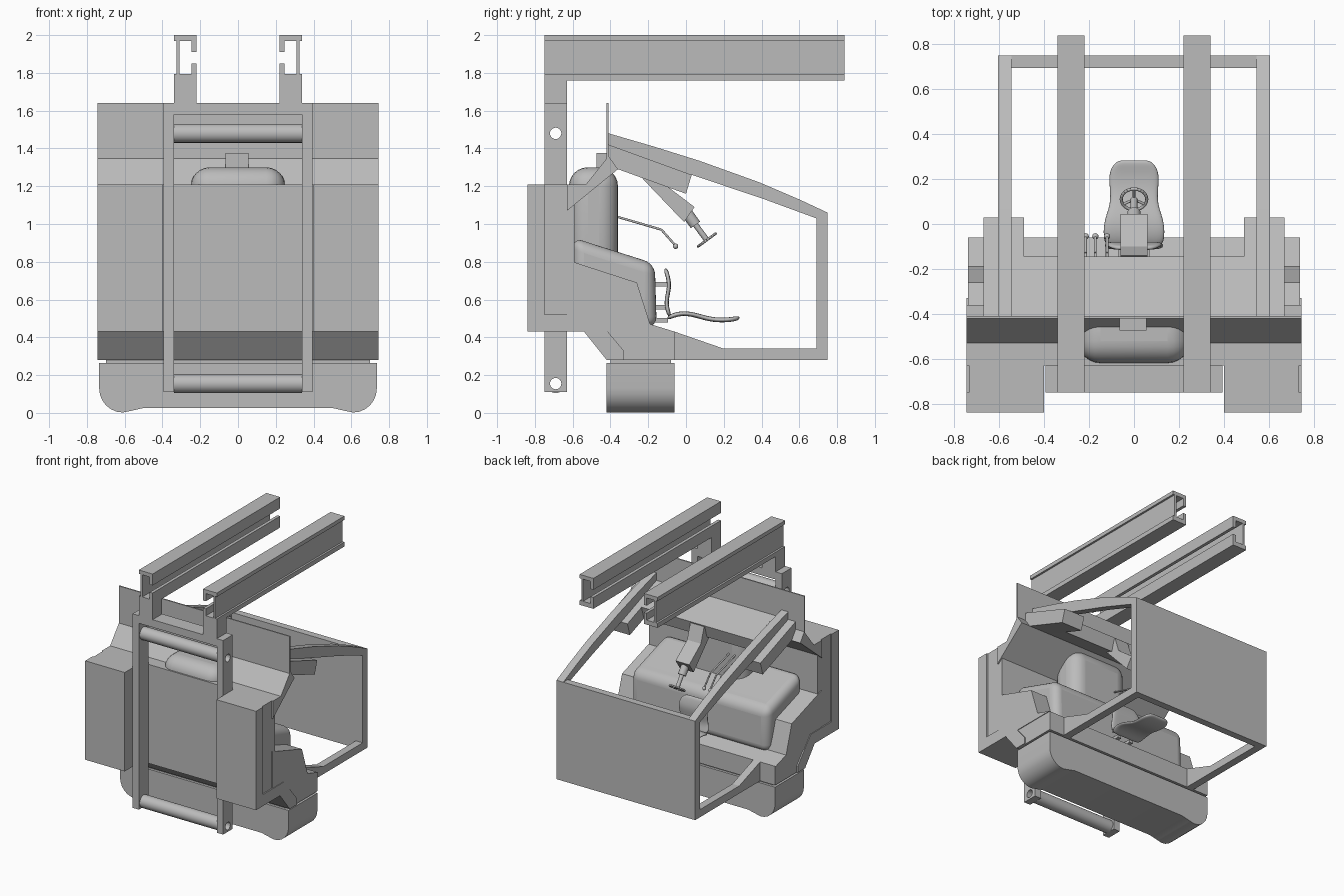
import bpy, bmesh, math
from mathutils import Vector

cube = bpy.data.objects.get("Cube")
if cube:
    bpy.data.objects.remove(cube, do_unlink=True)

grey = bpy.data.materials.new("plain_grey")
grey.use_nodes = True
grey.diffuse_color = (0.5, 0.5, 0.5, 1)
grey.node_tree.nodes["Principled BSDF"].inputs["Base Color"].default_value = (0.5, 0.5, 0.5, 1)


def finish(name, bm, mirror=False, bevel=0, smooth=False):
    bmesh.ops.recalc_face_normals(bm, faces=bm.faces)
    mesh = bpy.data.meshes.new(name)
    bm.to_mesh(mesh)
    bm.free()
    mesh.materials.append(grey)
    obj = bpy.data.objects.new(name, mesh)
    bpy.context.collection.objects.link(obj)
    if bevel:
        mod = obj.modifiers.new("Bevel", 'BEVEL')
        mod.width, mod.segments, mod.limit_method = bevel, 6, 'ANGLE'
    if mirror:
        mod = obj.modifiers.new("Mirror", 'MIRROR')
        mod.use_mirror_merge = False
    if smooth or bevel:
        bpy.ops.object.select_all(action='DESELECT')
        bpy.context.view_layer.objects.active = obj
        obj.select_set(True)
        bpy.ops.object.shade_smooth_by_angle(angle=math.radians(35))
    return obj


def prism(name, pts, a, b, axis='x', **opts):
    """Extrude a (y, z) profile along x, or an (x, z) profile along y."""
    bm = bmesh.new()
    place = (lambda p, t: (t, p[0], p[1])) if axis == 'x' else (lambda p, t: (p[0], t, p[1]))
    face = bm.faces.new([bm.verts.new(place(p, a)) for p in pts])
    moved = bmesh.ops.extrude_face_region(bm, geom=[face])["geom"]
    shift = Vector(place((0, 0), b - a))
    bmesh.ops.translate(bm, vec=shift, verts=[v for v in moved if isinstance(v, bmesh.types.BMVert)])
    return finish(name, bm, **opts)


def box(name, x, y, z, **opts):
    pts = [(y[0], z[0]), (y[1], z[0]), (y[1], z[1]), (y[0], z[1])]
    return prism(name, pts, x[0], x[1], **opts)


def rod(name, points, radius, **opts):
    """Round bar through a chain of points."""
    bm = bmesh.new()
    for p, q in zip(points, points[1:]):
        p, q = Vector(p), Vector(q)
        mat = (q - p).to_track_quat('Z', 'Y').to_matrix().to_4x4()
        mat.translation = (p + q) / 2
        bmesh.ops.create_cone(bm, cap_ends=True, segments=24, radius1=radius, radius2=radius,
                              depth=(q - p).length, matrix=mat)
    return finish(name, bm, smooth=True, **opts)


def bore(obj, z):
    """Cut a through hole along x at the tube position."""
    cutter = rod("hole_cutter", [(-1, -0.69, z), (1, -0.69, z)], 0.03)
    mod = obj.modifiers.new("Hole", 'BOOLEAN')
    mod.object, mod.solver = cutter, 'EXACT'
    cutter.hide_render = True
    bpy.ops.object.select_all(action='DESELECT')
    bpy.context.view_layer.objects.active = obj
    bpy.ops.object.modifier_apply(modifier=mod.name)
    bpy.data.objects.remove(cutter, do_unlink=True)


def pad(name, rows, thickness):
    """Soft sheet lofted from (y, z, half width) rows."""
    bm = bmesh.new()
    grid = [[bm.verts.new((w * k / 2, y, z)) for k in range(-2, 3)] for y, z, w in rows]
    for r, s in zip(grid, grid[1:]):
        for i in range(4):
            bm.faces.new((r[i], r[i + 1], s[i + 1], s[i]))
    obj = finish(name, bm, smooth=True)
    mod = obj.modifiers.new("Thickness", 'SOLIDIFY')
    mod.thickness, mod.offset = thickness, 0
    sub = obj.modifiers.new("Soft", 'SUBSURF')
    sub.levels = sub.render_levels = 2


# Mast: two posts, hollow tubes, top bar and overhead channels
for side, s in (("left", 1), ("right", -1)):
    post = box(side + "_mast_post", sorted((0.34 * s, 0.395 * s)), (-0.75, -0.63), (0.11, 1.64))
    bore(post, 1.48)
    bore(post, 0.155)
for name, z in (("upper", 1.48), ("lower", 0.155)):
    tube = rod(name + "_mast_tube", [(-0.34, -0.69, z), (0.34, -0.69, z)], 0.05)
    bore(tube, z)
box("mast_top_bar", (-0.34, 0.34), (-0.75, -0.63), (1.58, 1.64))
box("channel_support", (0.22, 0.34), (-0.75, -0.63), (1.64, 1.77), mirror=True)
channel = [(0.22, 2), (0.34, 2), (0.34, 1.97), (0.325, 1.97), (0.325, 1.795), (0.34, 1.795),
           (0.34, 1.76), (0.22, 1.76), (0.22, 1.85), (0.245, 1.85), (0.245, 1.795), (0.31, 1.795),
           (0.31, 1.97), (0.245, 1.97), (0.245, 1.91), (0.22, 1.91)]
prism("overhead_channel", channel, -0.75, 0.84, axis='y', mirror=True)

# Front body
box("front_side_box", (0.4, 0.735), (-0.84, -0.63), (0.43, 1.21), mirror=True)
skin = [(-0.84, 1.21), (-0.84, 0.43), (-0.54, 0.43), (-0.42, 0.28), (-0.33, 0.28), (-0.33, 0.33),
        (-0.49, 0.52), (-0.75, 0.52), (-0.75, 1.21)]
prism("side_skin", skin, 0.735, 0.745, mirror=True)
box("front_wall", (-0.735, 0.735), (-0.63, -0.59), (0.43, 1.21))
prism("base_floor", [(-0.63, 0.47), (-0.63, 0.43), (-0.54, 0.43), (-0.42, 0.28), (-0.06, 0.28),
                     (-0.06, 0.43), (-0.19, 0.47)], -0.735, 0.735)
prism("side_ledge", [(-0.63, 0.43), (-0.06, 0.43), (-0.19, 0.47), (-0.26, 0.69), (-0.63, 0.81)],
      0.58, 0.74, mirror=True)
prism("upper_slope", [(-0.63, 1.21), (-0.63, 1.07), (-0.36, 1.29), (-0.41, 1.36), (-0.53, 1.21)],
      -0.745, 0.745)
box("upright_screen", (-0.745, 0.745), (-0.42, -0.41), (1.34, 1.64))
box("front_lamp_box", (-0.065, 0.055), (-0.475, -0.42), (1.295, 1.375))

# Inner covers
prism("engine_hood", [(-0.6, 0.45), (-0.6, 0.93), (-0.48, 0.89), (-0.165, 0.79), (-0.155, 0.45)],
      -0.6, 0.6, bevel=0.06)
box("centre_bulkhead", (-0.25, 0.25), (-0.62, -0.36), (0.7, 1.3), bevel=0.1)

# Lower counterweight with rounded ends
half = [(0.735, 0.265), (0.735, 0.13)]
half += [(0.61 + 0.125 * math.cos(a), 0.13 - 0.128 * math.sin(a))
         for a in [math.radians(d) for d in range(15, 91, 15)]]
half += [(0.57, 0.01), (0.5, 0.026)]
prism("counterweight", half + [(-x, z) for x, z in reversed(half)], -0.42, -0.06, axis='y', smooth=True)
box("counterweight_joint", (-0.7, 0.7), (-0.4, -0.08), (0.255, 0.29))

# Cab frame, rear panel and roof
frame = [(-0.41, 1.48), (-0.17, 1.41), (0.07, 1.335), (0.39, 1.22), (0.6, 1.13), (0.75, 1.06),
         (0.75, 0.28), (-0.06, 0.28), (-0.06, 0.43), (0.2, 0.34), (0.69, 0.34), (0.69, 1.03),
         (0.39, 1.14), (0.03, 1.26), (-0.41, 1.42)]
prism("cab_side_frame", frame, 0.545, 0.605, mirror=True)
box("rear_panel", (-0.6, 0.6), (0.695, 0.75), (0.28, 1.06))
roof_arm = [(-0.41, 1.42), (0.03, 1.26), (0, 1.16), (-0.36, 1.29), (-0.41, 1.25)]
prism("roof_arm", roof_arm, 0.49, 0.67, mirror=True)
prism("roof_plate", [(-0.41, 1.42), (-0.145, 1.325), (-0.175, 1.225), (-0.36, 1.29), (-0.41, 1.25)],
      -0.49, 0.49)

# Steering column and wheel
prism("steering_column_cover", [(-0.23, 1.24), (-0.14, 1.32), (-0.1, 1.2), (0.045, 1.09), (-0.01, 1.01)],
      -0.06, 0.06)
rod("steering_collar", [(0, 0.0, 1.065), (0, 0.05, 0.995)], 0.03)
rod("steering_shaft", [(0, 0.04, 1.01), (0, 0.11, 0.915)], 0.015)
wheel_axis = Vector((0, 0.59, -0.81))
centre = Vector((0, 0.11, 0.915))
across, along = Vector((1, 0, 0)), Vector((0, 0.81, 0.59))


def rim(turn, radius=0.057):
    return centre + radius * (math.cos(turn) * across + math.sin(turn) * along)


rod("steering_wheel_rim", [rim(i * math.tau / 24) for i in range(25)], 0.007)
for i in range(3):
    rod("steering_spoke", [centre, rim(math.radians(90 + 120 * i))], 0.006)

# Control levers with ball knobs
for x in (-0.215, -0.172, -0.12):
    rod("control_lever", [(x, -0.37, 1.04), (x, -0.13, 0.97), (x, -0.055, 0.885)], 0.006)
    knob = bmesh.new()
    bmesh.ops.create_uvsphere(knob, u_segments=16, v_segments=10, radius=0.014)
    bmesh.ops.translate(knob, vec=(x, -0.055, 0.882), verts=knob.verts)
    finish("lever_knob", knob, smooth=True)

# Seat
pad("seat_pan", [(-0.1, 0.5, 0.13), (-0.05, 0.525, 0.14), (0.02, 0.527, 0.135), (0.09, 0.505, 0.105),
                 (0.16, 0.49, 0.11), (0.24, 0.493, 0.115), (0.285, 0.505, 0.075)], 0.025)
pad("seat_back", [(-0.11, 0.765, 0.08), (-0.098, 0.73, 0.12), (-0.085, 0.67, 0.13), (-0.105, 0.6, 0.12),
                  (-0.1, 0.55, 0.135), (-0.085, 0.51, 0.13)], 0.022)
for z in (0.68, 0.56, 0.49):
    box("seat_bracket", (0.04, 0.07), (-0.165, -0.095), (z - 0.012, z + 0.012), mirror=True)
